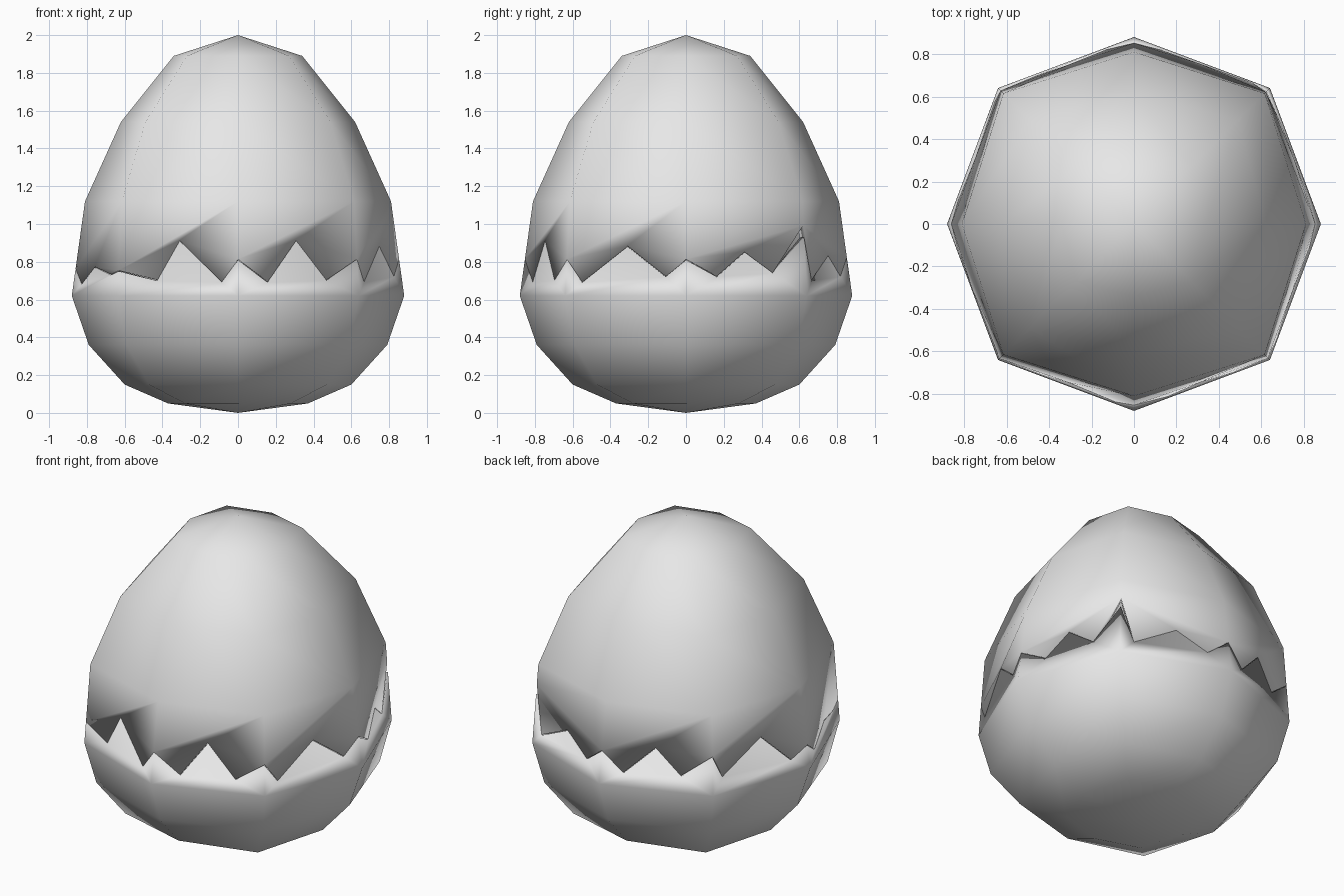
import bpy, bmesh, math
from mathutils import Vector

if "Cube" in bpy.data.objects:
    bpy.data.objects.remove(bpy.data.objects["Cube"])

# Eggshell rings: (height, radius on the axes, x = y of the diagonal corners)
BOWL = [(0.05, 0.37, 0.28), (0.15, 0.60, 0.47), (0.36, 0.79, 0.59), (0.62, 0.88, 0.64)]
DOME = [(1.89, 0.34, 0.27), (1.54, 0.62, 0.49), (1.12, 0.81, 0.615)]

# Crack line: 16 peaks every 22.5 degrees, and a valley (angle, height) after each
PEAKS = [.81, .85, .93, .83, .82, .88, .86, .90, .76, .77, .75, .91, .81, .91, .81, .88]
VALLEYS = [(11.5, .72), (33.5, .74), (50, .70), (81, .72), (99, .70), (123, .72),
           (139, .72), (172, .70), (188, .68), (218, .73), (239, .70), (264, .69),
           (281, .69), (304, .70), (320.5, .69), (352.5, .72)]

shell = bpy.data.materials.new("shell_grey")
shell.diffuse_color = (0.8, 0.8, 0.8, 1)
shell.use_nodes = True
shell.node_tree.nodes["Principled BSDF"].inputs["Base Color"].default_value = shell.diffuse_color


def ring_points(ring):
    z, r, d = ring
    return [Vector((math.cos(i * math.pi / 4), math.sin(i * math.pi / 4), 0))
            * (r if i % 2 == 0 else d * math.sqrt(2)) + Vector((0, 0, z)) for i in range(8)]


def on_shell(angle, z, bump=0.0):
    """Point on the eight-sided wall between the widest bowl ring and the dome ring."""
    t = (z - BOWL[-1][0]) / (DOME[-1][0] - BOWL[-1][0])
    ring = [a.lerp(b, t) for a, b in zip(ring_points(BOWL[-1]), ring_points(DOME[-1]))]
    i = int(angle // 45) % 8
    a, b = ring[i], ring[(i + 1) % 8]
    d = Vector((math.cos(math.radians(angle)), math.sin(math.radians(angle)), 0))
    e = b - a
    r = (a.x * e.y - a.y * e.x) / (d.x * e.y - d.y * e.x) + bump
    return d * r + Vector((0, 0, z))


def crack_line(lift, gap):
    pts = []
    for k in range(16):
        z = PEAKS[k] + lift + (gap if k == 2 else 0)
        pts.append(on_shell(k * 22.5, z, 0.012 if k % 2 else 0))
        pts.append(on_shell(VALLEYS[k][0], VALLEYS[k][1] + lift))
    return pts


def make_half(name, pole_z, rings, crack):
    bm = bmesh.new()
    pole = bm.verts.new((0, 0, pole_z))
    loops = [[bm.verts.new(p) for p in ring_points(r)] for r in rings]
    edge = [bm.verts.new(p) for p in crack]
    for i in range(8):
        j = (i + 1) % 8
        bm.faces.new((pole, loops[0][i], loops[0][j]))
        for a, b in zip(loops, loops[1:]):
            bm.faces.new((a[i], b[i], b[j], a[j]))
        # jagged wall panel
        jag = [edge[(4 * i + n) % 32] for n in range(5)]
        bm.faces.new([loops[-1][i]] + jag + [loops[-1][j]])
    bmesh.ops.recalc_face_normals(bm, faces=bm.faces)
    # the normals must point away from the egg's middle
    bm.normal_update()
    if sum(f.normal.dot(f.calc_center_median() - Vector((0, 0, 0.9))) for f in bm.faces) < 0:
        bmesh.ops.reverse_faces(bm, faces=bm.faces)
    for f in bm.faces:
        f.smooth = True
    me = bpy.data.meshes.new(name)
    bm.to_mesh(me)
    bm.free()
    me.materials.append(shell)
    ob = bpy.data.objects.new(name, me)
    bpy.context.collection.objects.link(ob)
    # shell thickness, inward
    mod = ob.modifiers.new("thickness", 'SOLIDIFY')
    mod.thickness = 0.04
    mod.offset = -1
    return ob


make_half("lower_shell", 0.0, BOWL, crack_line(0.0, 0.0))
make_half("upper_shell", 2.0, DOME, crack_line(0.004, 0.06))
